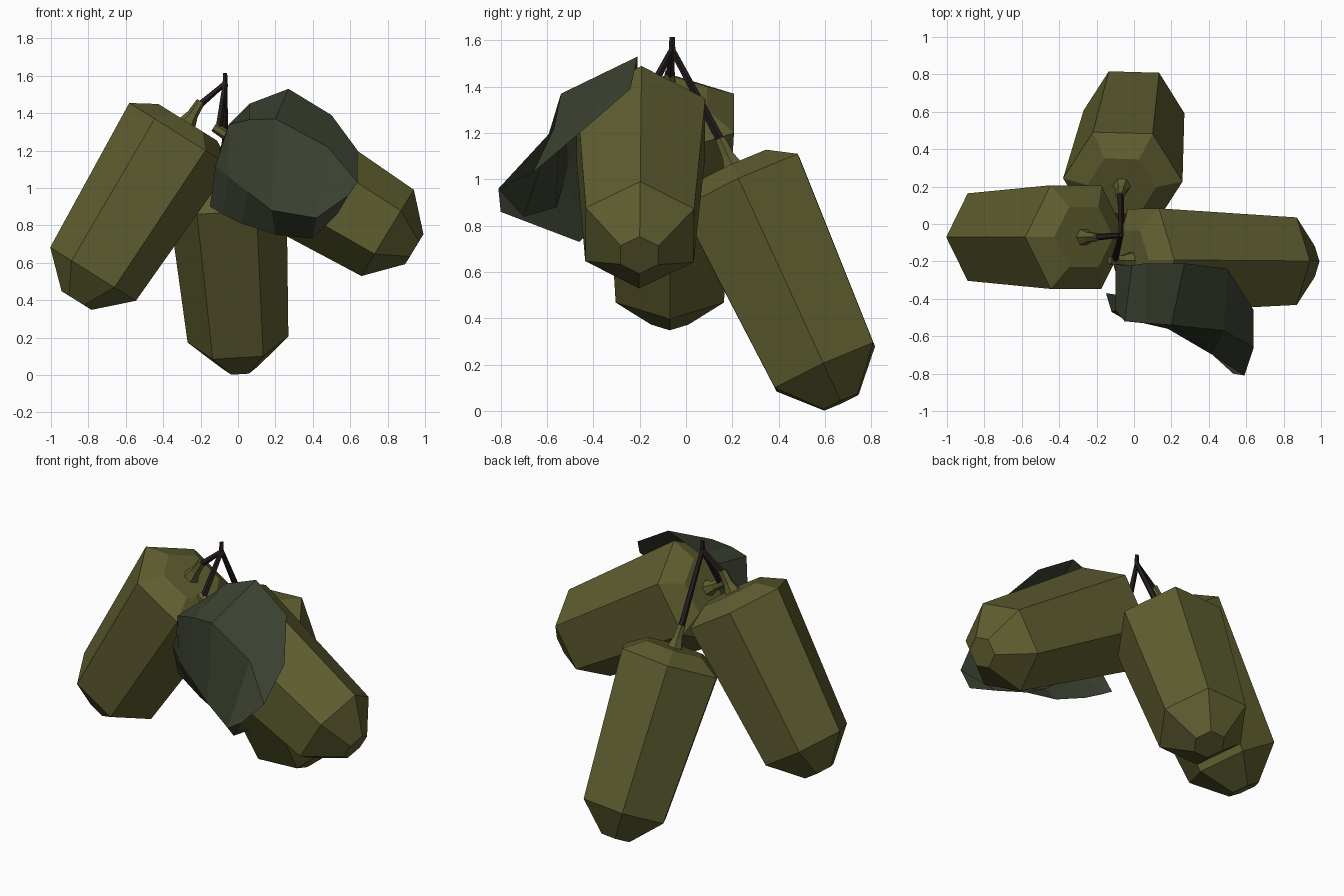
import bpy, bmesh, math
from mathutils import Vector

if "Cube" in bpy.data.objects:
    bpy.data.objects.remove(bpy.data.objects["Cube"])


def material(name, rgb):
    m = bpy.data.materials.new(name)
    m.diffuse_color = (*rgb, 1)
    m.use_nodes = True
    m.node_tree.nodes["Principled BSDF"].inputs["Base Color"].default_value = m.diffuse_color
    return m


OLIVE = material("olive_skin", (0.115, 0.112, 0.03))
LEAF = material("leaf_green", (0.042, 0.052, 0.03))
BARK = material("bark", (0.018, 0.013, 0.012))


def finish(name, bm, mat, normals=True):
    if normals:
        bmesh.ops.recalc_face_normals(bm, faces=bm.faces)
    me = bpy.data.meshes.new(name)
    bm.to_mesh(me)
    bm.free()
    me.materials.append(mat)
    ob = bpy.data.objects.new(name, me)
    bpy.context.collection.objects.link(ob)
    return ob


def lathe(name, base, axis, profile, sides, mat):
    """Faceted body of rings (distance, radius) along an axis, closed at both ends."""
    base, axis = Vector(base), Vector(axis).normalized()
    u = Vector((1, 0, 0))
    u = (u - axis * u.dot(axis)).normalized()
    v = axis.cross(u)
    bm = bmesh.new()
    rings = []
    for d, r in profile:
        rings.append([bm.verts.new(base + axis * d + r * (u * math.cos(a) + v * math.sin(a)))
                      for a in (2 * math.pi * i / sides for i in range(sides))])
    for a, b in zip(rings, rings[1:]):
        for i in range(sides):
            j = (i + 1) % sides
            bm.faces.new((a[i], a[j], b[j], b[i]))
    bm.faces.new(rings[0][::-1])
    bm.faces.new(rings[-1])
    return finish(name, bm, mat)


def rod(name, p, q, r0, r1):
    d = Vector(q) - Vector(p)
    return lathe(name, p, d, [(0, r0), (d.length, r1)], 5, BARK)


# Fruits (centre of lower ring, centre of upper ring), each with a stalk and a twig
FORK = (-0.07, -0.06, 1.56)
fruits = {
    "left": ((-0.775, -0.07, 0.54), (-0.31, -0.07, 1.285)),
    "back": ((0.0, 0.60, 0.19), (-0.06, 0.235, 0.985)),
    "right": ((0.80, -0.20, 0.76), (0.05, -0.195, 1.216)),
}
for key, (low, high) in fruits.items():
    low, high = Vector(low), Vector(high)
    axis = (high - low).normalized()
    L = (high - low).length
    lathe(key + "_fruit", low, axis,
          [(-0.167, 0.094), (0, 0.27), (L, 0.32), (L + 0.078, 0.185)], 6, OLIVE)
    cap = high + axis * 0.07
    lathe(key + "_stalk", cap, axis, [(0, 0.05), (0.06, 0.03), (0.14, 0.024)], 6, OLIVE)
    rod(key + "_twig", cap + axis * 0.11, FORK, 0.02, 0.014)

# Main stem above the fork
rod("main_stem", (-0.07, -0.06, 1.54), (-0.07, -0.06, 1.615), 0.016, 0.012)

# Curled leaf: rows run from the upper rim over the ridge to the lower rim
rows = [
    [(-.10, -.22, 1.20), (-.01, -.22, 1.38), (.06, -.21, 1.45), (.27, -.21, 1.53),
     (.50, -.24, 1.39), (.64, -.46, 1.20)],
    [(-.10, -.46, 1.18), (-.05, -.52, 1.34), (.06, -.53, 1.365), (.20, -.54, 1.37),
     (.48, -.57, 1.22), (.64, -.66, 1.03)],
    [(-.12, -.47, 1.12), (-.05, -.51, 1.06), (.05, -.53, .98), (.18, -.56, .88),
     (.42, -.70, .84), (.59, -.81, .96)],
    [(-.15, -.37, .90), (-.08, -.38, .86), (.02, -.40, .81), (.20, -.44, .75),
     (.40, -.46, .73), (.53, -.80, .86)],
]
bm = bmesh.new()
grid = [[bm.verts.new(p) for p in row] for row in rows]
for a, b in zip(grid, grid[1:]):
    for i in range(5):
        bm.faces.new((a[i], b[i], b[i + 1], a[i + 1]))
finish("curled_leaf", bm, LEAF, normals=False)
